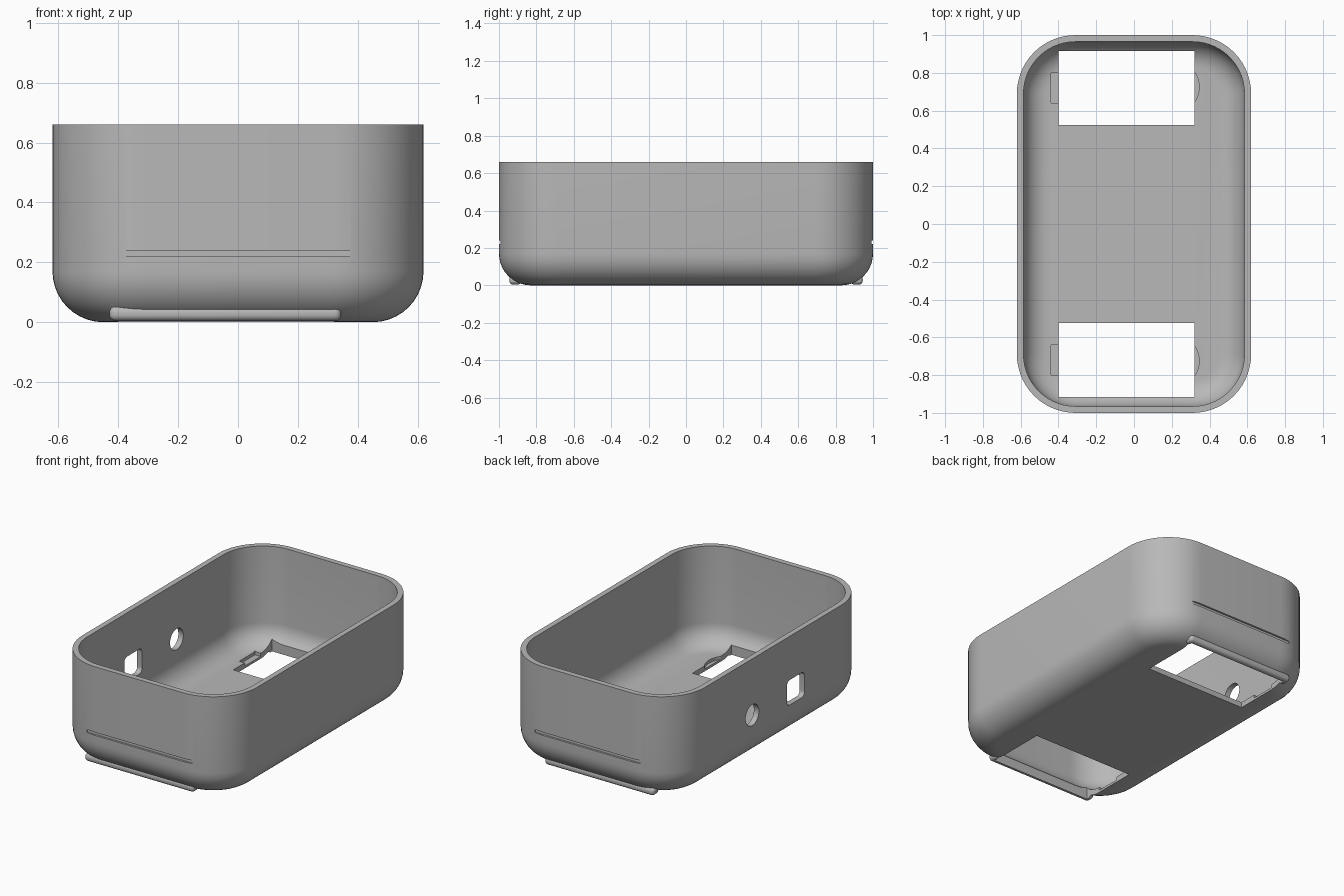
import bpy, bmesh, math

cube = bpy.data.objects.get("Cube")
if cube:
    bpy.data.objects.remove(cube, do_unlink=True)

HX, HY, TOP = 0.62, 1.0, 0.66       # half width, half length, height
CORNER, FILLET, WALL = 0.31, 0.17, 0.035

grey = bpy.data.materials.new("matte grey")
grey.use_nodes = True
grey.diffuse_color = (0.48, 0.48, 0.48, 1)
grey.node_tree.nodes["Principled BSDF"].inputs["Base Color"].default_value = (0.48, 0.48, 0.48, 1)


def finish(name, bm):
    bmesh.ops.recalc_face_normals(bm, faces=bm.faces)
    mesh = bpy.data.meshes.new(name)
    bm.to_mesh(mesh)
    bm.free()
    mesh.materials.append(grey)
    obj = bpy.data.objects.new(name, mesh)
    bpy.context.collection.objects.link(obj)
    return obj


def rounded_outline(hx, hy, r, steps=14):
    """Points of a rounded rectangle, counter-clockwise."""
    pts = []
    for k, (sx, sy) in enumerate([(1, 1), (-1, 1), (-1, -1), (1, -1)]):
        for i in range(steps + 1):
            a = math.pi / 2 * (k + i / steps)
            pts.append((sx * (hx - r) + r * math.cos(a), sy * (hy - r) + r * math.sin(a)))
    return pts


def fillet_profile(inset, floor, radius, steps=10):
    """(inset, height) pairs from the floor edge up to the rim."""
    pairs = []
    for i in range(steps + 1):
        a = math.pi / 2 * i / steps
        pairs.append((inset + radius * (1 - math.sin(a)), floor + radius * (1 - math.cos(a))))
    return pairs + [(inset, TOP)]


def make_tub():
    bm = bmesh.new()
    outer = fillet_profile(0, 0, FILLET)
    inner = fillet_profile(WALL, WALL, FILLET - WALL)
    rings = []
    for d, z in outer + inner[::-1]:
        rings.append([bm.verts.new((x, y, z)) for x, y in rounded_outline(HX - d, HY - d, CORNER - d)])
    for a, b in zip(rings, rings[1:]):
        for i in range(len(a)):
            j = (i + 1) % len(a)
            bm.faces.new((a[i], a[j], b[j], b[i]))
    bm.faces.new(rings[0])
    bm.faces.new(rings[-1])
    return finish("tray_shell", bm)


def box(name, x, y, z, bevel=0.0, axis=None):
    """Box from ranges; bevel all edges, or only those along one axis."""
    bm = bmesh.new()
    bmesh.ops.create_cube(bm, size=1)
    for v in bm.verts:
        v.co = [lo + (hi - lo) * (c + 0.5) for c, (lo, hi) in zip(v.co, (x, y, z))]
    if bevel:
        edges = [e for e in bm.edges
                 if axis is None or abs((e.verts[0].co - e.verts[1].co).normalized()[axis]) > 0.9]
        bmesh.ops.bevel(bm, geom=edges, offset=bevel, segments=6, profile=0.5, affect='EDGES')
    return finish(name, bm)


def cylinder(name, centre, radius, depth, along_x=False):
    bm = bmesh.new()
    bmesh.ops.create_cone(bm, cap_ends=True, segments=48, radius1=radius, radius2=radius, depth=depth)
    for v in bm.verts:
        x, y, z = v.co
        v.co = (z, x, y) if along_x else (x, y, z)
    bmesh.ops.translate(bm, verts=bm.verts, vec=centre)
    return finish(name, bm)


def combine(target, tool, operation):
    tool.hide_render = True
    mod = target.modifiers.new(tool.name, 'BOOLEAN')
    mod.operation, mod.object, mod.solver = operation, tool, 'EXACT'
    bpy.context.view_layer.objects.active = target
    bpy.ops.object.modifier_apply(modifier=mod.name)
    bpy.data.objects.remove(tool, do_unlink=True)


def span(side, lo, hi):
    return tuple(sorted((side * lo, side * hi)))


tray = make_tub()

for side in (-1, 1):
    # rounded lip around the outer edge of each floor opening
    lip = box("opening_lip", (-0.43, 0.345), span(side, 0.88, 0.945), (0.004, 0.053), 0.021)
    combine(tray, lip, 'UNION')
    # rectangular floor opening
    combine(tray, box("floor_opening", (-0.40, 0.32), span(side, 0.523, 0.915), (-0.1, 0.3)), 'DIFFERENCE')
    # shallow latch pockets beside the opening, square and curved
    combine(tray, box("square_pocket", (-0.44, -0.38), span(side, 0.64, 0.80), (0.015, 0.12)), 'DIFFERENCE')
    combine(tray, cylinder("curved_pocket", (0.205, side * 0.725, 0.0675), 0.14, 0.105), 'DIFFERENCE')
    # thin groove across each end wall
    combine(tray, box("end_groove", (-0.375, 0.375), span(side, 0.988, 1.05), (0.22, 0.24)), 'DIFFERENCE')

# side wall ports
combine(tray, cylinder("round_port", (-0.6, 0.215, 0.30), 0.067, 0.2, True), 'DIFFERENCE')
combine(tray, box("square_port", (-0.7, -0.5), (-0.315, -0.135), (0.22, 0.38), 0.03, 0), 'DIFFERENCE')

bpy.ops.object.select_all(action='DESELECT')
tray.select_set(True)
bpy.context.view_layer.objects.active = tray
bpy.ops.object.shade_smooth_by_angle(angle=math.radians(30))
